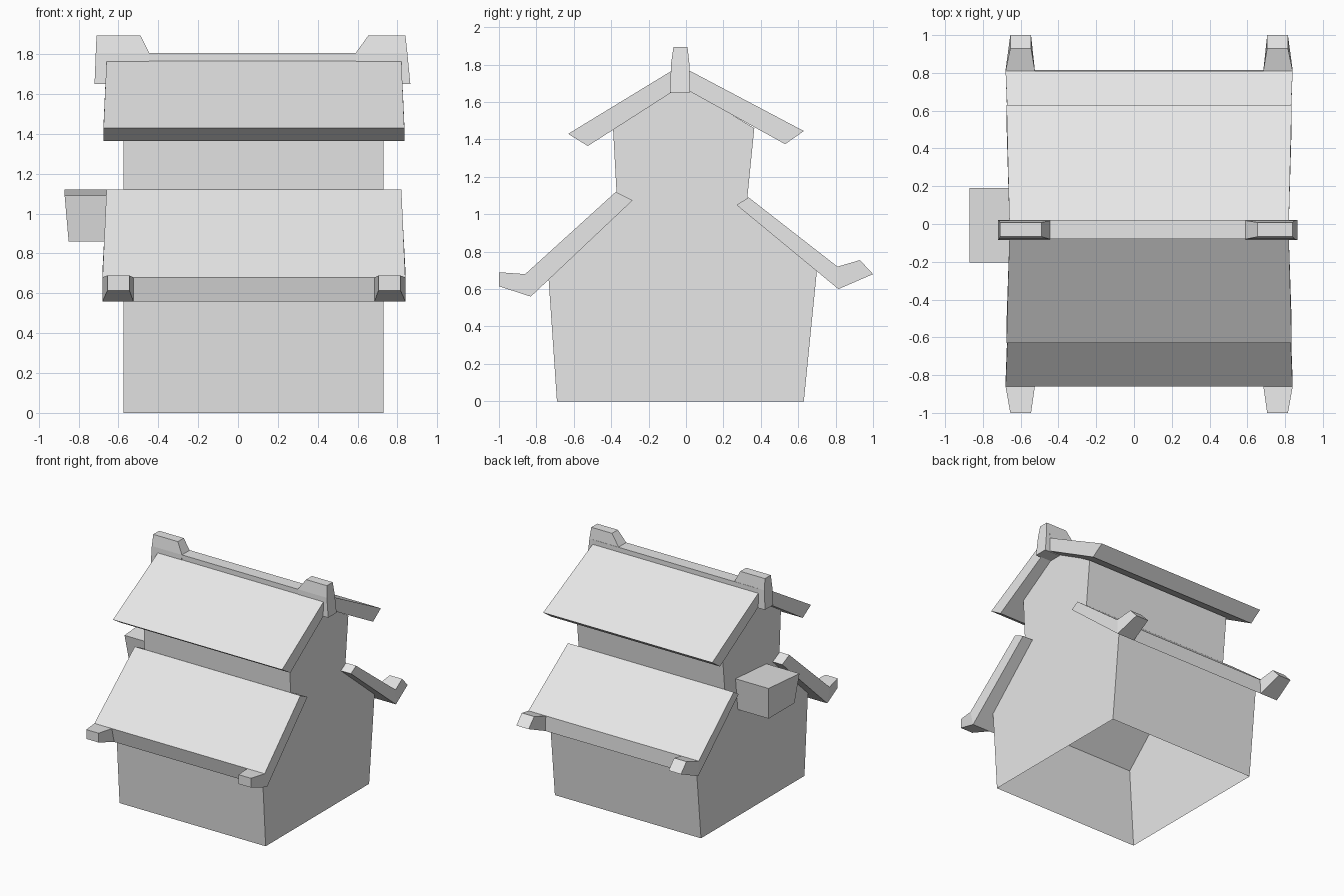
import bpy
import bmesh

if "Cube" in bpy.data.objects:
    bpy.data.objects.remove(bpy.data.objects["Cube"], do_unlink=True)

CX = 0.08  # middle of the house along the ridge

stone = bpy.data.materials.new("pale_grey")
stone.use_nodes = True
GREY = (0.8, 0.8, 0.8, 1.0)
stone.diffuse_color = GREY
stone.node_tree.nodes["Principled BSDF"].inputs["Base Color"].default_value = GREY


def loft(name, rings, open_side=None):
    """Join matching rings of points, cap both ends; open_side skips one strip."""
    bm = bmesh.new()
    loops = [[bm.verts.new(p) for p in ring] for ring in rings]
    n = len(loops[0])
    for a, b in zip(loops, loops[1:]):
        for i in range(n):
            if i != open_side:
                j = (i + 1) % n
                bm.faces.new((a[i], a[j], b[j], b[i]))
    bm.faces.new(loops[0])
    bm.faces.new(loops[-1])
    bmesh.ops.recalc_face_normals(bm, faces=bm.faces)
    mesh = bpy.data.meshes.new(name)
    bm.to_mesh(mesh)
    bm.free()
    mesh.materials.append(stone)
    obj = bpy.data.objects.new(name, mesh)
    bpy.context.collection.objects.link(obj)
    return obj


def level(z, x0, x1, y0, y1):
    return [(x0, y0, z), (x1, y0, z), (x1, y1, z), (x0, y1, z)]


def roof_slab(name, profile, half_top, half_eave):
    """Profile runs ridge top, ridge bottom, eave bottom, eave top in (y, z)."""
    halves = (half_top, half_top, half_eave, half_eave)
    loft(name, [[(CX + s * h, y, z) for h, (y, z) in zip(halves, profile)]
                for s in (-1, 1)])


def eave_horns(name, base, tip):
    """Tapered blocks at both ends of an eave; base and tip are (top, bottom)."""
    for side, s in (("right", -1), ("left", 1)):
        rings = []
        for (top, bottom), outer, inner in ((base, 0.76, 0.605), (tip, 0.735, 0.625)):
            rings.append([(CX + s * outer, *top), (CX + s * inner, *top),
                          (CX + s * inner, *bottom), (CX + s * outer, *bottom)])
        loft(f"{name}_{side}", rings)


# House walls: gable profile with a wide lower storey, open underneath
walls = [(0.63, 0), (0.70, 0.70), (0.32, 1.01), (0.365, 1.46), (-0.03, 1.70),
         (-0.39, 1.46), (-0.365, 1.0), (-0.735, 0.66), (-0.69, 0)]
loft("house_walls", [[(x, y, z) for y, z in walls] for x in (-0.575, 0.73)],
     open_side=len(walls) - 1)

# Roof slabs
roof_slab("upper_roof_front",
          [(-0.08, 1.765), (-0.08, 1.65), (-0.525, 1.365), (-0.63, 1.43)], 0.74, 0.755)
roof_slab("upper_roof_back",
          [(0.015, 1.77), (0.015, 1.66), (0.53, 1.375), (0.63, 1.445)], 0.74, 0.755)
roof_slab("lower_roof_front",
          [(-0.375, 1.12), (-0.285, 1.075), (-0.83, 0.56), (-0.86, 0.68)], 0.74, 0.76)
roof_slab("lower_roof_back",
          [(0.335, 1.09), (0.27, 1.05), (0.815, 0.60), (0.81, 0.72)], 0.74, 0.76)

# Upturned blocks on the lower eaves
eave_horns("front_eave_horn", ((-0.86, 0.68), (-0.83, 0.56)),
           ((-1.0, 0.69), (-1.0, 0.615)))
eave_horns("back_eave_horn", ((0.81, 0.72), (0.815, 0.60)),
           ((0.93, 0.755), (1.0, 0.68)))

# Ridge beam and its raised ends
loft("ridge_beam", [level(1.65, -0.66, 0.82, -0.08, 0.02),
                    level(1.805, -0.66, 0.82, -0.08, 0.02)])
loft("ridge_end_right", [level(1.65, -0.72, -0.45, -0.085, 0.022),
                         level(1.805, -0.714, -0.445, -0.08, 0.018),
                         level(1.895, -0.71, -0.49, -0.067, 0.008)])
loft("ridge_end_left", [level(1.65, 0.865, 0.60, -0.085, 0.022),
                        level(1.805, 0.85, 0.59, -0.08, 0.018),
                        level(1.895, 0.84, 0.655, -0.067, 0.008)])

# Small box on the side wall, its top leaning to the front
box_top = [(-0.57, -0.205, 1.09), (-0.87, -0.205, 1.09),
           (-0.87, 0.19, 1.12), (-0.57, 0.19, 1.12)]
loft("wall_box", [level(0.86, -0.57, -0.85, -0.17, 0.16), box_top])
